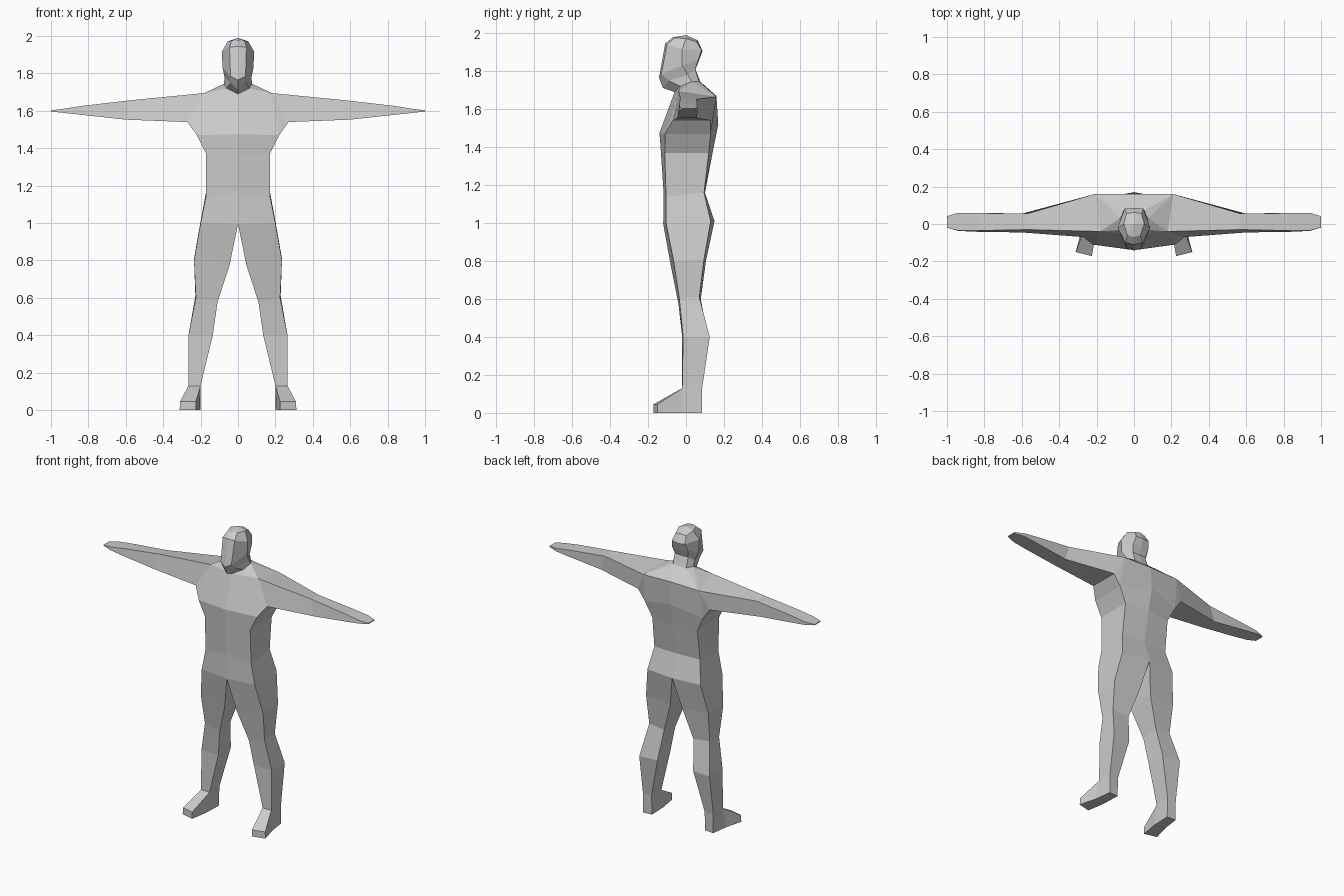
import bpy, bmesh

grey = bpy.data.materials.new("plain grey")
grey.diffuse_color = (0.6, 0.6, 0.6, 1)


def part(name, rings, closed=False, cap_start=False, cap_end=False, extra=()):
    """Loft the right half through its rings, add extra polygons, mirror, weld."""
    bm = bmesh.new()
    for side in (1, -1):
        def vert(p):
            return bm.verts.new((p[0] * side, p[1], p[2]))
        loops = [[vert(p) for p in r] for r in rings]
        n = len(rings[0])
        for a, b in zip(loops, loops[1:]):
            for i in range(n if closed else n - 1):
                j = (i + 1) % n
                bm.faces.new((a[i], a[j], b[j], b[i]))
        if cap_start:
            bm.faces.new(loops[0])
        if cap_end:
            bm.faces.new(loops[-1])
        for poly in extra:
            bm.faces.new([vert(p) for p in poly])
    bmesh.ops.remove_doubles(bm, verts=bm.verts, dist=0.0005)
    bmesh.ops.recalc_face_normals(bm, faces=bm.faces)
    me = bpy.data.meshes.new(name)
    bm.to_mesh(me)
    bm.free()
    me.materials.append(grey)
    ob = bpy.data.objects.new(name, me)
    bpy.context.collection.objects.link(ob)
    return ob


# Shared seams: hips, ankle, shoulder and neck base
hip = [(0, -.12, .995), (.2, -.105, 1.0), (.2, .13, 1.01), (0, .15, 1.01)]
ankle = [(.2, -.02, .13), (.265, -.02, .13), (.265, .085, .13), (.2, .085, .13)]
shoulder = [(.18, -.04, 1.695), (.21, .16, 1.665), (.27, .13, 1.54), (.27, -.07, 1.54)]
neck = [(0, -.06, 1.69), (.06, -.03, 1.72), (.075, .03, 1.745),
        (.05, .07, 1.745), (0, .075, 1.745)]

# Torso: waist to chest loft, then chest, back, armpit and shoulder-top faces
chest = [(0, -.14, 1.475), (.22, -.11, 1.47), (.22, .13, 1.47), (0, .17, 1.52)]
fc, fs, bs, bc = chest
tf, tb, bb, bf = shoulder
nape = (0, .16, 1.67)
part("torso", [
    hip,
    [(0, -.118, 1.16), (.172, -.105, 1.14), (.172, .095, 1.16), (0, .1, 1.16)],
    [(0, -.132, 1.37), (.17, -.112, 1.37), (.17, .12, 1.37), (0, .14, 1.37)],
    chest,
], extra=[
    (fc, fs, tf, neck[0]), (fs, bf, tf),
    (bs, bc, nape, tb), (bb, bs, tb),
    (fs, bs, bb, bf),
    (neck[0], tf, neck[1]), (tf, neck[2], neck[1]), (tf, tb, neck[2]),
    (tb, neck[3], neck[2]), (tb, nape, neck[4], neck[3]),
])

# Legs
part("legs", [
    hip,
    [(.045, -.08, .775), (.235, -.065, .8), (.235, .095, .81), (.045, .105, .8)],
    [(.11, -.04, .575), (.225, -.035, .6), (.228, .07, .61), (.11, .078, .6)],
    [(.135, -.02, .4), (.265, -.015, .4), (.265, .125, .4), (.135, .115, .4)],
    ankle,
], closed=True)

# Feet: heel, instep and outward-turned toe
part("feet", [
    [ankle[3], ankle[2], (.265, .085, 0), (.2, .08, 0)],
    [ankle[0], ankle[1], (.28, -.03, 0), (.205, -.05, 0)],
    [(.225, -.172, .045), (.31, -.15, .045), (.312, -.15, 0), (.225, -.172, 0)],
], closed=True, cap_start=True, cap_end=True)

# Arms tapering to flat hands
part("arms", [
    shoulder,
    [(.57, -.03, 1.657), (.57, .055, 1.652), (.6, .055, 1.553), (.6, -.045, 1.553)],
    [(.83, -.035, 1.627), (.83, .058, 1.625), (.83, .06, 1.578), (.83, -.042, 1.578)],
    [(.94, -.035, 1.61), (.94, .06, 1.61), (.94, .06, 1.59), (.94, -.037, 1.59)],
    [(1, -.02, 1.603), (1, .042, 1.603), (1, .042, 1.597), (1, -.02, 1.597)],
], closed=True, cap_end=True)

# Head and neck
top = [(0, -.07, 1.978), (.035, -.06, 1.975), (.055, 0, 1.972),
       (.04, .055, 1.955), (0, .062, 1.962)]
crown = (0, 0, 1.99)
part("head", [
    neck,
    [(0, -.122, 1.712), (.04, -.09, 1.75), (.072, .01, 1.78), (.05, .048, 1.81), (0, .05, 1.81)],
    [(0, -.142, 1.765), (.04, -.13, 1.785), (.082, -.02, 1.83), (.06, .065, 1.86), (0, .07, 1.86)],
    [(0, -.11, 1.945), (.045, -.1, 1.94), (.087, -.02, 1.915), (.05, .082, 1.91), (0, .087, 1.905)],
    top,
], extra=[(a, b, crown) for a, b in zip(top, top[1:])])
